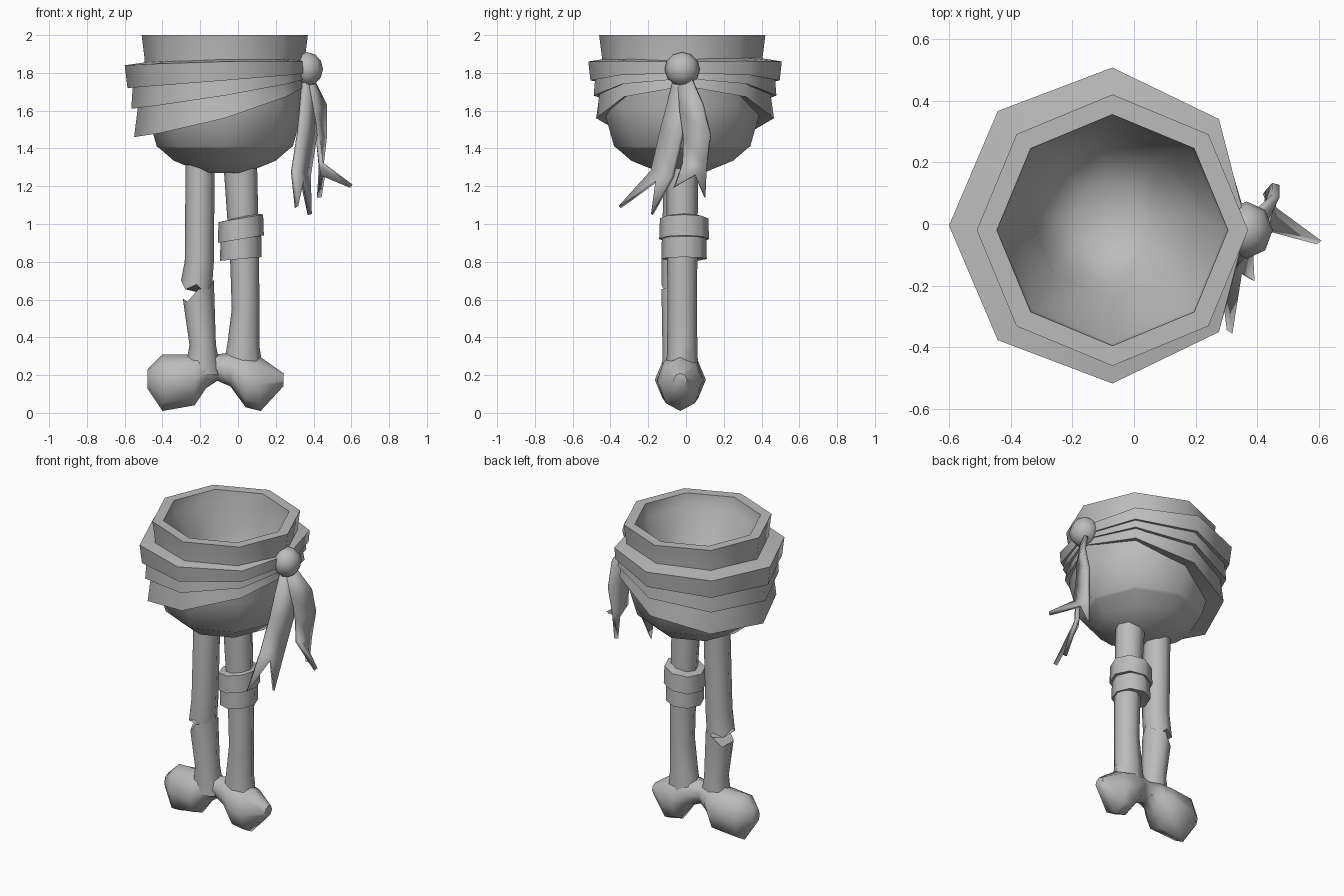
import bpy, bmesh, math
from mathutils import Vector

if "Cube" in bpy.data.objects:
    bpy.data.objects.remove(bpy.data.objects["Cube"])

grey = bpy.data.materials.new("stone_grey")
grey.diffuse_color = (0.5, 0.5, 0.5, 1)
grey.use_nodes = True
grey.node_tree.nodes["Principled BSDF"].inputs["Base Color"].default_value = grey.diffuse_color
CX, CY = -0.07, -0.02          # axis of the bowl


def finish(name, bm, angle=50):
    bmesh.ops.recalc_face_normals(bm, faces=bm.faces)
    me = bpy.data.meshes.new(name)
    bm.to_mesh(me)
    bm.free()
    me.materials.append(grey)
    ob = bpy.data.objects.new(name, me)
    bpy.context.collection.objects.link(ob)
    bpy.ops.object.select_all(action='DESELECT')
    ob.select_set(True)
    bpy.context.view_layer.objects.active = ob
    bpy.ops.object.shade_smooth_by_angle(angle=math.radians(angle))
    return ob


def ring(x, y, z, rx, ry=None, n=8, tilt=0.0):
    """Horizontal polygon; tilt raises it along +x."""
    ry = rx if ry is None else ry
    pts = []
    for i in range(n):
        a = 2 * math.pi * i / n
        pts.append((x + rx * math.cos(a), y + ry * math.sin(a), z + tilt * math.cos(a)))
    return pts


def loft(name, rings, closed=False, angle=50):
    """Skin a list of rings, capped at the ends or joined into a loop."""
    bm = bmesh.new()
    vs = [[bm.verts.new(p) for p in r] for r in rings]
    n = len(vs[0])
    pairs = list(zip(vs, vs[1:])) + ([(vs[-1], vs[0])] if closed else [])
    for a, b in pairs:
        for i in range(n):
            j = (i + 1) % n
            bm.faces.new((a[i], a[j], b[j], b[i]))
    if not closed:
        bm.faces.new(vs[0])
        bm.faces.new(vs[-1])
    return finish(name, bm, angle)


# Hollow bowl: outside going up, rim, then a sloping ledge and an off-centre pit
outer = [(1.27, 0.11), (1.335, 0.27), (1.40, 0.345), (1.41, 0.36), (1.62, 0.42),
         (1.88, 0.425), (2.0, 0.44), (2.0, 0.375), (1.92, 0.365)]
rings = [ring(CX, CY, z, r) for z, r in outer]
rings += [ring(-0.08, 0.04, 1.73, 0.26, 0.28),
          ring(-0.09, 0.03, 1.55, 0.21, 0.22),
          ring(-0.09, 0.03, 1.47, 0.10, 0.10)]
loft("bowl", rings)


# Cloth wraps: narrow at the knot (+x), fanning out to -x
def wrap(name, tops, bottoms, r_top, r_bot):
    def edge(zs, r, fixed=None, dz=0.0):
        pts = []
        for i in range(8):
            a = math.pi * i / 4
            t = (1 - math.cos(a)) / 2
            z = zs[0] * (1 - t) * (1 - 2 * t) + zs[1] * 4 * t * (1 - t) + zs[2] * t * (2 * t - 1)
            rr = fixed or r[0] + (r[1] - r[0]) * max(t, 0.0) ** 0.3
            pts.append((CX + rr * math.cos(a), CY + 0.015 + rr * math.sin(a), z + dz))
        return pts
    loft(name, [edge(tops, r_top), edge(bottoms, r_bot),
                edge(bottoms, r_bot, 0.365, 0.02), edge(tops, r_top, 0.39, 0.02)], True)


wrap("upper_wrap", (1.86, 1.86, 1.84), (1.80, 1.76, 1.72), (0.435, 0.53), (0.44, 0.515))
wrap("middle_wrap", (1.84, 1.80, 1.76), (1.77, 1.68, 1.61), (0.425, 0.485), (0.435, 0.495))
wrap("lower_wrap", (1.80, 1.72, 1.66), (1.73, 1.56, 1.46), (0.42, 0.455), (0.43, 0.48))

# Knot
bm = bmesh.new()
bmesh.ops.create_uvsphere(bm, u_segments=8, v_segments=6, radius=1)
for v in bm.verts:
    v.co = Vector((0.365 + v.co.x * 0.085, -0.02 + v.co.y * 0.093, 1.82 + v.co.z * 0.09))
finish("knot", bm, 60)


# Forked cloth tails: paired edge points, a notch and two tips
def tail(name, left, right, notch, tip_l, tip_r):
    bm = bmesh.new()
    L = [bm.verts.new(p) for p in left]
    R = [bm.verts.new(p) for p in right]
    for i in range(len(L) - 1):
        bm.faces.new((L[i], R[i], R[i + 1], L[i + 1]))
    n, a, b = (bm.verts.new(p) for p in (notch, tip_l, tip_r))
    bm.faces.new((L[-1], R[-1], n))
    bm.faces.new((L[-1], n, a))
    bm.faces.new((n, R[-1], b))
    ob = finish(name, bm, 20)
    mod = ob.modifiers.new("thickness", 'SOLIDIFY')
    mod.thickness = 0.025
    mod.offset = 0


tail("front_tail",
     [(0.35, -0.06, 1.77), (0.325, -0.13, 1.50), (0.29, -0.18, 1.28)],
     [(0.38, 0.0, 1.77), (0.41, -0.02, 1.47), (0.375, -0.07, 1.25)],
     (0.34, -0.155, 1.23), (0.31, -0.35, 1.09), (0.38, -0.18, 1.05))
tail("back_tail",
     [(0.36, -0.04, 1.77), (0.40, -0.03, 1.60), (0.425, -0.01, 1.45), (0.44, -0.02, 1.32)],
     [(0.39, 0.03, 1.77), (0.46, 0.09, 1.63), (0.46, 0.13, 1.47), (0.44, 0.11, 1.30)],
     (0.45, 0.05, 1.26), (0.60, -0.06, 1.20), (0.43, 0.10, 1.14))


# Bones: the left one is snapped, with ragged ends
def ragged(x, z_left, z_right, jag):
    pts = ring(x, -0.045, 0, 0.082, 0.085)
    return [(px, py, z_left + (z_right - z_left) * (px - x + 0.082) / 0.164 + jag * (-1) ** i)
            for i, (px, py, _) in enumerate(pts)]


loft("left_bone_upper", [ragged(-0.22, 0.68, 0.64, 0.02),
                         ring(-0.205, -0.045, 0.80, 0.077, 0.085),
                         ring(-0.20, -0.03, 1.36, 0.077, 0.085)])
loft("left_bone_lower", [ring(-0.185, -0.04, 0.20, 0.10, 0.085),
                         ring(-0.187, -0.045, 0.36, 0.07, 0.08),
                         ragged(-0.21, 0.59, 0.69, 0.015)])
loft("right_bone", [ring(0.025, -0.02, 0.20, 0.11, 0.085),
                    ring(0.028, -0.02, 0.36, 0.085, 0.08),
                    ring(0.04, -0.02, 0.55, 0.073, 0.078),
                    ring(0.035, -0.02, 0.82, 0.077, 0.08),
                    ring(0.01, -0.02, 1.36, 0.09, 0.085)])

# Two-lobed bone end: sections along x as (x, low z, high z, half depth)
sections = [(-0.48, 0.13, 0.23, 0.04), (-0.40, 0.01, 0.31, 0.11), (-0.23, 0.04, 0.31, 0.135),
            (-0.17, 0.13, 0.32, 0.09), (-0.11, 0.17, 0.31, 0.06), (-0.04, 0.14, 0.32, 0.09),
            (0.04, 0.03, 0.31, 0.125), (0.12, 0.01, 0.295, 0.11), (0.24, 0.14, 0.21, 0.035)]
loft("bone_end", [[(x, -0.03 + d * math.cos(k * math.pi / 4),
                    (lo + hi) / 2 + (hi - lo) / 2 * math.sin(k * math.pi / 4)) for k in range(8)]
                  for x, lo, hi, d in sections], angle=55)

# Tilted cuffs round the right bone
for name, z0, z1, r0, r1, tilt in (("upper_cuff", 0.92, 1.03, 0.122, 0.118, 0.02),
                                   ("lower_cuff", 0.815, 0.925, 0.11, 0.108, 0.01)):
    loft(name, [ring(0.015, -0.01, z0, r0, r0 + 0.01, 8, tilt), ring(0.015, -0.01, z1, r1, r1 + 0.01, 8, tilt),
                ring(0.015, -0.01, z1 + 0.01, 0.06, 0.06, 8, tilt), ring(0.015, -0.01, z0 + 0.01, 0.06, 0.06, 8, tilt)], True)
